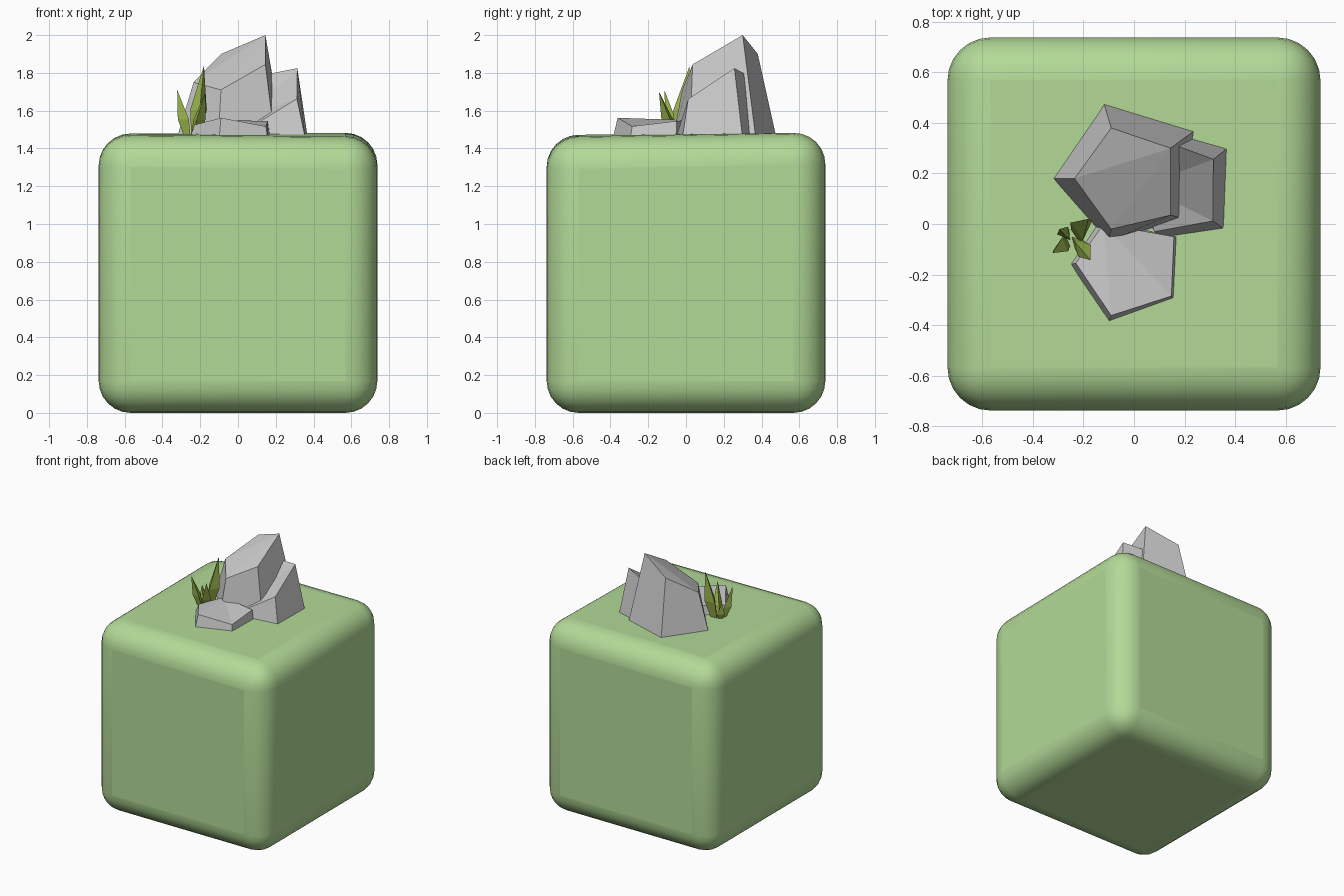
import bpy, bmesh, math
from mathutils import Vector

if "Cube" in bpy.data.objects:
    bpy.data.objects.remove(bpy.data.objects["Cube"])


def material(name, color):
    m = bpy.data.materials.new(name)
    m.diffuse_color = color
    m.use_nodes = True
    m.node_tree.nodes["Principled BSDF"].inputs["Base Color"].default_value = m.diffuse_color
    return m


def make_object(name, bm, mat=None):
    bmesh.ops.recalc_face_normals(bm, faces=bm.faces[:])
    me = bpy.data.meshes.new(name)
    bm.to_mesh(me)
    bm.free()
    ob = bpy.data.objects.new(name, me)
    bpy.context.collection.objects.link(ob)
    if mat:
        me.materials.append(mat)
    return ob


def loft(bm, rings, cap_end=True):
    """Join rings of equal point count with side faces and cap them."""
    vs = [[bm.verts.new(p) for p in r] for r in rings]
    n = len(vs[0])
    for lo, hi in zip(vs, vs[1:]):
        for i in range(n):
            j = (i + 1) % n
            bm.faces.new((lo[i], lo[j], hi[j], hi[i]))
    bm.faces.new(vs[0][::-1])
    if cap_end:
        bm.faces.new(vs[-1])
    return vs[-1]


grass_green = material("block_green", (0.45, 0.70, 0.31, 1))
blade_green = material("blade_green", (0.35, 0.50, 0.08, 1))

# Rounded ground block, its top very slightly uneven
bm = bmesh.new()
bmesh.ops.create_cube(bm, size=1.476)
top_z = {(1, -1): 1.460, (1, 1): 1.486, (-1, -1): 1.473, (-1, 1): 1.479}
for v in bm.verts:
    key = (1 if v.co.x > 0 else -1, 1 if v.co.y > 0 else -1)
    v.co.z = top_z[key] if v.co.z > 0 else 0.0
block = make_object("ground_block", bm, grass_green)
bev = block.modifiers.new("round", 'BEVEL')
bev.width = 0.17
bev.segments = 6
bev.limit_method = 'NONE'
bpy.context.view_layer.objects.active = block
block.select_set(True)
bpy.ops.object.shade_smooth_by_angle(angle=math.radians(60))

# Faceted five-sided rocks: base outline and slanted top outline
ROCKS = {
    "tall_rock": (
        [(-0.325, 0.18), (-0.105, -0.07), (0.195, 0.02), (0.24, 0.37), (-0.12, 0.48)],
        [(-0.235, 0.18, 1.75), (-0.09, -0.02, 1.71), (0.145, 0.035, 1.845),
         (0.145, 0.30, 2.0), (-0.09, 0.38, 1.90)]),
    "side_rock": (
        [(0.0, 0.15), (0.12, -0.055), (0.357, -0.02), (0.37, 0.30), (0.16, 0.36)],
        [(0.03, 0.15, 1.56), (0.08, -0.03, 1.52), (0.312, 0.012, 1.663),
         (0.314, 0.256, 1.825), (0.14, 0.32, 1.79)]),
    "low_rock": (
        [(-0.257, -0.16), (-0.10, -0.388), (0.158, -0.295), (0.17, -0.05), (-0.13, 0.03)],
        [(-0.23, -0.155, 1.525), (-0.09, -0.362, 1.562), (0.148, -0.285, 1.517),
         (0.158, -0.05, 1.545), (-0.12, 0.0, 1.55)]),
}
for name, (base, top) in ROCKS.items():
    bm = bmesh.new()
    loft(bm, [[(x, y, 1.45) for x, y in base], top])
    bmesh.ops.triangulate(bm, faces=[f for f in bm.faces if len(f.verts) > 4])
    make_object(name, bm)

# Grass blades: three-sided spikes, widest partway up (root, tip, width)
BLADES = [
    ((-0.225, -0.04, 1.45), (-0.18, 0.02, 1.84), 0.050),
    ((-0.265, -0.07, 1.45), (-0.322, -0.115, 1.71), 0.034),
    ((-0.235, -0.06, 1.45), (-0.172, -0.143, 1.70), 0.038),
    ((-0.26, -0.05, 1.45), (-0.295, -0.02, 1.61), 0.030),
]
bm = bmesh.new()
for k, (root, tip, w) in enumerate(BLADES):
    root, tip = Vector(root), Vector(tip)

    def ring(t, r):
        c = root.lerp(tip, t)
        angs = [math.radians(120 * i + 35 + 50 * k) for i in range(3)]
        return [(c.x + r * math.cos(a), c.y + r * math.sin(a), c.z) for a in angs]

    last = loft(bm, [ring(0, w * 0.5), ring(0.4, w)], cap_end=False)
    apex = bm.verts.new(tip)
    for i in range(3):
        bm.faces.new((last[i], last[(i + 1) % 3], apex))
make_object("grass_tuft", bm, blade_green)
